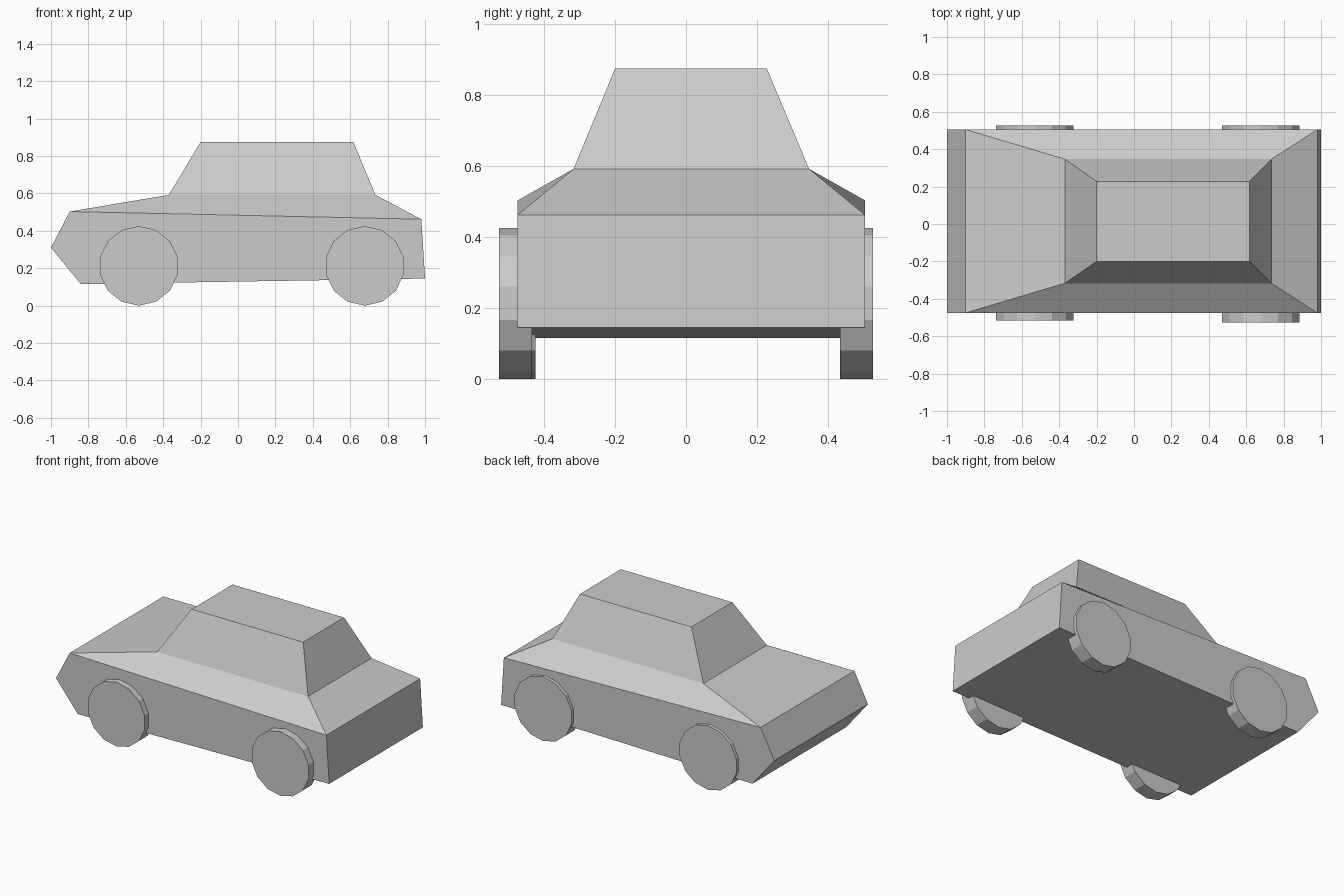
import bpy, bmesh, math
from mathutils import Matrix

cube = bpy.data.objects.get("Cube")
if cube:
    bpy.data.objects.remove(cube, do_unlink=True)

grey = bpy.data.materials.new("light grey")
grey.use_nodes = True
colour = (0.6, 0.6, 0.6, 1)
grey.diffuse_color = colour
grey.node_tree.nodes["Principled BSDF"].inputs["Base Color"].default_value = colour


def finish(bm, name):
    bmesh.ops.recalc_face_normals(bm, faces=bm.faces)
    mesh = bpy.data.meshes.new(name)
    bm.to_mesh(mesh)
    bm.free()
    mesh.materials.append(grey)
    obj = bpy.data.objects.new(name, mesh)
    bpy.context.collection.objects.link(obj)
    return obj


def ring(bm, front, rear, right, left):
    """Four corners; front and rear are (x, z) pairs."""
    corners = ((front, right), (rear, right), (rear, left), (front, left))
    return [bm.verts.new((p[0], y, p[1])) for p, y in corners]


def bridge(bm, low, high):
    for i in range(4):
        j = (i + 1) % 4
        bm.faces.new((low[i], low[j], high[j], high[i]))


RIGHT, LEFT = -0.475, 0.505
WAIST = ((-0.37, 0.592), (0.735, 0.592), -0.317, 0.347)

# Lower body: side profile pulled across, then sloped shoulders, bonnet and boot
bm = bmesh.new()
profile = [(-0.9, 0.503), (-1, 0.31), (-0.84, 0.115), (1, 0.145), (0.98, 0.462)]
sides = [[bm.verts.new((x, y, z)) for x, z in profile] for y in (RIGHT, LEFT)]
r, l = sides
for side in sides:
    bm.faces.new(side)
for i in range(len(profile) - 1):
    bm.faces.new((r[i], r[i + 1], l[i + 1], l[i]))
bridge(bm, [r[0], r[-1], l[-1], l[0]], ring(bm, *WAIST))
finish(bm, "car_body")

# Cabin tapering to a flat roof
bm = bmesh.new()
roof = ring(bm, (-0.2, 0.875), (0.617, 0.875), -0.2, 0.228)
bridge(bm, ring(bm, *WAIST), roof)
bm.faces.new(roof)
finish(bm, "cabin")

# Wheels: flat-sided discs with a vertex at the top
RADIUS, WIDTH = 0.2125, 0.092
wheels = {
    "front_right_wheel": (-0.53, -0.47),
    "front_left_wheel": (-0.53, 0.481),
    "rear_right_wheel": (0.678, -0.481),
    "rear_left_wheel": (0.678, 0.481),
}
for name, (x, y) in wheels.items():
    bm = bmesh.new()
    bmesh.ops.create_cone(bm, cap_ends=True, segments=14, radius1=RADIUS,
                          radius2=RADIUS, depth=WIDTH)
    bmesh.ops.rotate(bm, verts=bm.verts, matrix=Matrix.Rotation(math.pi / 2, 3, "X"))
    top = max(bm.verts, key=lambda v: v.co.z)
    turn = math.atan2(top.co.x, top.co.z)
    bmesh.ops.rotate(bm, verts=bm.verts, matrix=Matrix.Rotation(-turn, 3, "Y"))
    finish(bm, name).location = (x, y, RADIUS)
